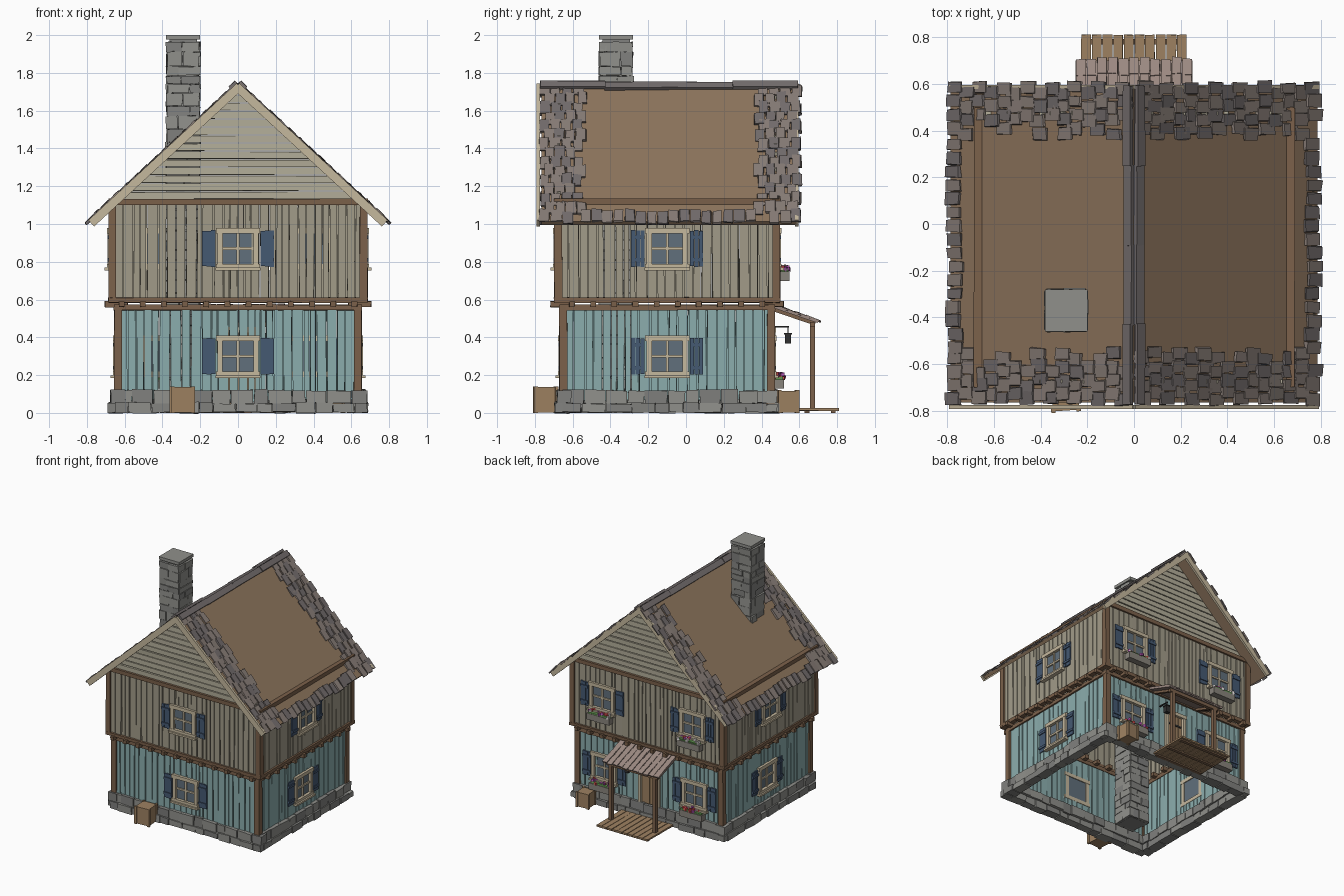
import bpy, bmesh, math, random
from mathutils import Matrix, Vector

if "Cube" in bpy.data.objects:
    bpy.data.objects.remove(bpy.data.objects["Cube"])

random.seed(4)
R = random.uniform
parts = {}
COL = {
    'teal': (.26, .42, .42), 'beige': (.36, .33, .25), 'gable': (.45, .42, .32), 'timber': (.2, .12, .07),
    'roof': (.27, .18, .11), 'shingle': (.24, .2, .18), 'ridge': (.17, .15, .15), 'stone': (.28, .28, .26),
    'stone2': (.22, .22, .21), 'trim': (.56, .48, .34), 'navy': (.06, .1, .17), 'glass': (.12, .16, .2),
    'wood': (.34, .22, .12), 'canopy': (.33, .25, .22), 'black': (.03, .03, .03), 'green': (.12, .3, .08),
    'red': (.7, .08, .08), 'purple': (.5, .1, .5), 'white': (.85, .8, .8), 'box': (.25, .23, .2)}
I = Matrix.Identity(4)


def add(name, col, c, s, M=I, rot=0, axis='Z', jit=0):
    """Add a (slightly irregular) box to the named part."""
    bm = parts.setdefault((name, col), bmesh.new())
    X = M @ Matrix.Translation(c) @ Matrix.Rotation(rot, 4, axis)
    vs = bmesh.ops.create_cube(bm, size=1)['verts']
    for v in vs:
        p = Vector(v.co[i] * s[i] for i in range(3))
        v.co = X @ (p + Vector((R(-jit, jit), R(-jit, jit), R(-jit, jit))))


CY = -0.1            # centre of the house in y
ANG = {'front': 0, 'right': math.pi / 2, 'back': math.pi, 'left': -math.pi / 2}


def frame(side):
    """Wall frame: local x along the wall, local -y outward."""
    return Matrix.Translation((0, CY, 0)) @ Matrix.Rotation(ANG[side], 4, 'Z')


def plank_wall(name, col, M, half, d, z0, z1, openings):
    x = -half
    while x < half - .012:
        w = min(R(.028, .062), half - x)
        xc, spans = x + w / 2, [(z0 + R(0, .012), z1)]
        for ox, oh, oz0, oz1 in openings:
            if abs(xc - ox) < oh:
                spans = [(z0, oz0), (oz1, z1)]
        for a, b in spans:
            if b - a > .02:
                add(name, col, (xc, -d, (a + b) / 2), (w - .006, R(.014, .022), b - a), M, R(-.006, .006), 'Y', .0015)
        x += w


def window(M, x, z, d, box):
    # glass, frame, muntins, sill and louvred shutters
    add('window_glass', 'glass', (x, -d, z), (.18, .01, .18), M)
    for s in (-1, 1):
        add('window_frame', 'trim', (x + s * .095, -d - .008, z), (.028, .035, .21), M)
        add('window_frame', 'trim', (x, -d - .008, z + s * .095), (.235, .04, .028), M)
        sx = x + s * .155
        for k in (-1, 0, 1):
            add('shutter', 'navy', (sx + k * .024, -d - .012, z), (.022, .012, .19 + R(-.006, .006)), M)
        for k in (-1, 1):
            add('shutter', 'navy', (sx, -d - .02, z + k * .06), (.07, .01, .018), M)
    add('window_frame', 'trim', (x, -d - .006, z), (.014, .018, .18), M)
    add('window_frame', 'trim', (x, -d - .006, z), (.18, .018, .014), M)
    add('window_sill', 'trim', (x, -d - .018, z - .108), (.24, .045, .014), M)
    if box:
        add('flower_box', 'box', (x, -d - .045, z - .147), (.2, .05, .05), M)
        add('flower_leaves', 'green', (x, -d - .045, z - .118), (.18, .04, .014), M, jit=.004)
        for k in range(16):
            c = random.choice(('purple', 'white', 'red') if z > .5 else ('red', 'red', 'purple'))
            add('flowers', c, (x + R(-.09, .09), -d - .045 + R(-.022, .022), z - .108 + R(-.01, .014)),
                (.018,) * 3, M, R(0, 1.5), 'Z', .003)


# Walls, posts, beams, joists and windows for both storeys
for side in ANG:
    M = frame(side)
    ends = side in ('front', 'back')
    for lvl, (hx, hy, z0, z1, wz, col) in enumerate(((.635, .55, .06, .555, .3, 'teal'), (.665, .577, .6, 1.11, .87, 'beige'))):
        half, d = (hx, hy) if ends else (hy, hx)
        xs = (-.4, .4) if side == 'back' else (0,)
        ops = [(x, .09, wz - .09, wz + .09) for x in xs]
        if side == 'back' and not lvl:
            ops.append((0, .085, .06, .43))
        plank_wall(('lower', 'upper')[lvl] + '_wall_' + side, col, M, half - .015, d, z0, z1, ops)
        for x in xs:
            window(M, x, wz, d, side == 'back')
        add('corner_posts', 'timber', (-half, -d, (z0 + z1) / 2), (.042, .042, z1 - z0 + .02), M, jit=.002)
        beams = ((.558, .03),) if not lvl else ((.597, .028), (1.117, .034))
        for bz, bh in beams:
            add('wall_beams', 'timber', (0, -d - .004, bz), (2 * half + .04, .036, bh), M, jit=.002)
    n = 12 if ends else 10
    for k in range(n):
        add('joist_ends', 'timber', ((k - (n - 1) / 2) * .112, -d + .02, .576), (.03, .12, .03), M, jit=.002)

# Gable cladding: horizontal boards narrowing to the ridge
for side in ('front', 'back'):
    for k in range(14):
        z = 1.152 + k * .0425
        hw = (1.738 - z) / .923
        add('gable_boards_' + side, 'gable', (0, -.574, z), (2 * hw, .016, .037), frame(side), R(-.003, .003), 'Y', .0015)

# Stone footing: two irregular courses round the walls
for side in ANG:
    half, d = (.655, .545) if side in ('front', 'back') else (.555, .635)
    for z, h, w0, w1, out in ((.027, .05, .07, .15, .012), (.085, .07, .06, .13, 0)):
        x = -half
        while x < half:
            w = min(R(w0, w1), half + .03 - x)
            add('stone_footing', random.choice(('stone', 'stone2')), (x + w / 2, -d - out, z),
                (w - .004, .07 + R(-.008, .012), h + R(-.008, .01)), frame(side), R(-.03, .03), 'Z', .003)
            x += w

# Chimney: core clad in irregular stones, flat cap
CH = Matrix.Translation((-.29, -.37, 0))
add('chimney_core', 'stone2', (0, 0, .99), (.145, .145, 1.98), CH)
z = 0
while z < 1.96:
    h = min(R(.045, .08), 1.985 - z)
    for q in range(4):
        m = CH @ Matrix.Rotation(q * math.pi / 2, 4, 'Z')
        cut = R(-.035, .035)
        for a, b in ((-.085, cut), (cut, .085)):
            add('chimney_stones', random.choice(('stone', 'stone', 'stone2')), ((a + b) / 2, -.072, z + h / 2),
                (b - a - .003, .03 + R(-.004, .012), h - .003), m, 0, 'Z', .003)
    z += h
add('chimney_cap', 'stone', (0, 0, 1.988), (.18, .18, .024), CH)

# Roof: two slabs, bargeboards, shingles along the verges and eaves, ridge cap
A = math.atan2(.72, .78)
L = .785 / math.cos(A)
for s in (-1, 1):
    M = Matrix.Translation((0, 0, 1.737)) @ Matrix.Rotation(s * A, 4, 'Y')
    add('roof_slab', 'roof', (s * L / 2, -.09, -.012), (L, 1.35, .024), M)
    for y in (-.783, .586):
        add('bargeboards', 'trim', (s * L / 2, y, -.012), (L, .018, .045), M)
    rows = 15
    for i in range(rows):
        t = .05 + i * (L - .08) / (rows - 1)
        tilt = s * .07

        def shingle(y, w):
            add('roof_shingles', random.choice(('shingle', 'shingle', 'ridge')), (s * (t + R(-.012, .012)), y, .008),
                (.085, w, .011), M, tilt, 'Y', .004)
        for c in range(4):
            if c < 3 or R(0, 1) < .6:
                st = (i % 2) * .022
                shingle(.583 - st - c * .058 + R(-.005, .005), R(.045, .056))
                shingle(-.748 + st + c * .058 + R(-.005, .005), R(.045, .056))
        if i == rows - 1:
            for k in range(16):
                shingle(-.53 + k * .058, R(.045, .056))
    for k in range(4):
        y = -.6 + k * .34
        add('ridge_cap', 'ridge', (s * .02, y, .017 - (.006 if k in (1, 2) else 0)), (.045, .345, .018), M, 0, 'Z', .002)

# Porch: deck planks, posts, beam and shingled lean-to canopy
for k in range(10):
    add('porch_deck', 'wood', (-.205 + k * .0456, .635, .018), (.041, .35, .014), I, R(-.008, .008), 'Z', .001)
for y in (.5, .64, .78):
    add('porch_deck_bearers', 'timber', (0, y, .006), (.43, .025, .012))
for s in (-1, 1):
    add('porch_posts', 'timber', (s * .195, .67, .25), (.028, .028, .46))
    add('porch_rafters', 'timber', (s * .195, .575, .51), (.022, .23, .02), I, -.33, 'X')
add('porch_beam', 'timber', (0, .67, .468), (.45, .026, .026))
CM = Matrix.Translation((0, .58, .521)) @ Matrix.Rotation(-.33, 4, 'X')
add('canopy_slab', 'canopy', (0, 0, 0), (.5, .25, .01), CM)
for r in range(4):
    for k in range(11):
        add('canopy_shingles', 'canopy', (-.227 + k * .0454, -.09 + r * .062 + R(-.006, .006), .009),
            (.04, .075, .009), CM, -.06, 'X', .002)

# Door with frame and handle
D = frame('back')
for k in range(4):
    add('door', 'wood', (-.051 + k * .034, -.55, .225), (.032, .018, .4), D)
for s in (-1, 1):
    add('door_frame', 'trim', (s * .082, -.557, .23), (.026, .036, .42), D)
    add('door_straps', 'black', (0, -.562, .23 + s * .12), (.12, .006, .014), D)
add('door_frame', 'trim', (0, -.557, .44), (.2, .04, .028), D)
add('door_handle', 'black', (.05, -.567, .22), (.012, .016, .03), D)

# Hanging lantern on a bracket
add('lantern_bracket', 'black', (.14, .5, .455), (.008, .09, .008))
add('lantern_bracket', 'black', (.14, .54, .437), (.005, .005, .04))
add('lantern', 'black', (.14, .54, .392), (.034, .034, .05))
add('lantern', 'black', (.14, .54, .42), (.044, .044, .008))


def crate(x, y, w, h, a):
    m = Matrix.Translation((x, y, 0)) @ Matrix.Rotation(a, 4, 'Z')
    add('crate', 'wood', (0, 0, h / 2), (w - .012, w - .012, h - .006), m)
    for sx in (-1, 1):
        for sy in (-1, 1):
            add('crate_trim', 'wood', (sx * (w / 2 - .008), sy * (w / 2 - .008), h / 2), (.018, .018, h), m)


# Crates beside the walls
crate(-.295, -.742, .125, .14, .07)
crate(.51, .54, .11, .12, .08)

# Turn every collected part into an object
mats = {}
for (name, col), bm in parts.items():
    if col not in mats:
        mats[col] = bpy.data.materials.new(col)
        mats[col].diffuse_color = (*COL[col], 1)
    bmesh.ops.recalc_face_normals(bm, faces=bm.faces)
    me = bpy.data.meshes.new(name)
    bm.to_mesh(me)
    bm.free()
    me.materials.append(mats[col])
    bpy.context.collection.objects.link(bpy.data.objects.new(name, me))

for m in bpy.data.materials:
    if m.users and not m.is_grease_pencil:
        m.use_nodes = True
        m.node_tree.nodes["Principled BSDF"].inputs["Base Color"].default_value = m.diffuse_color
